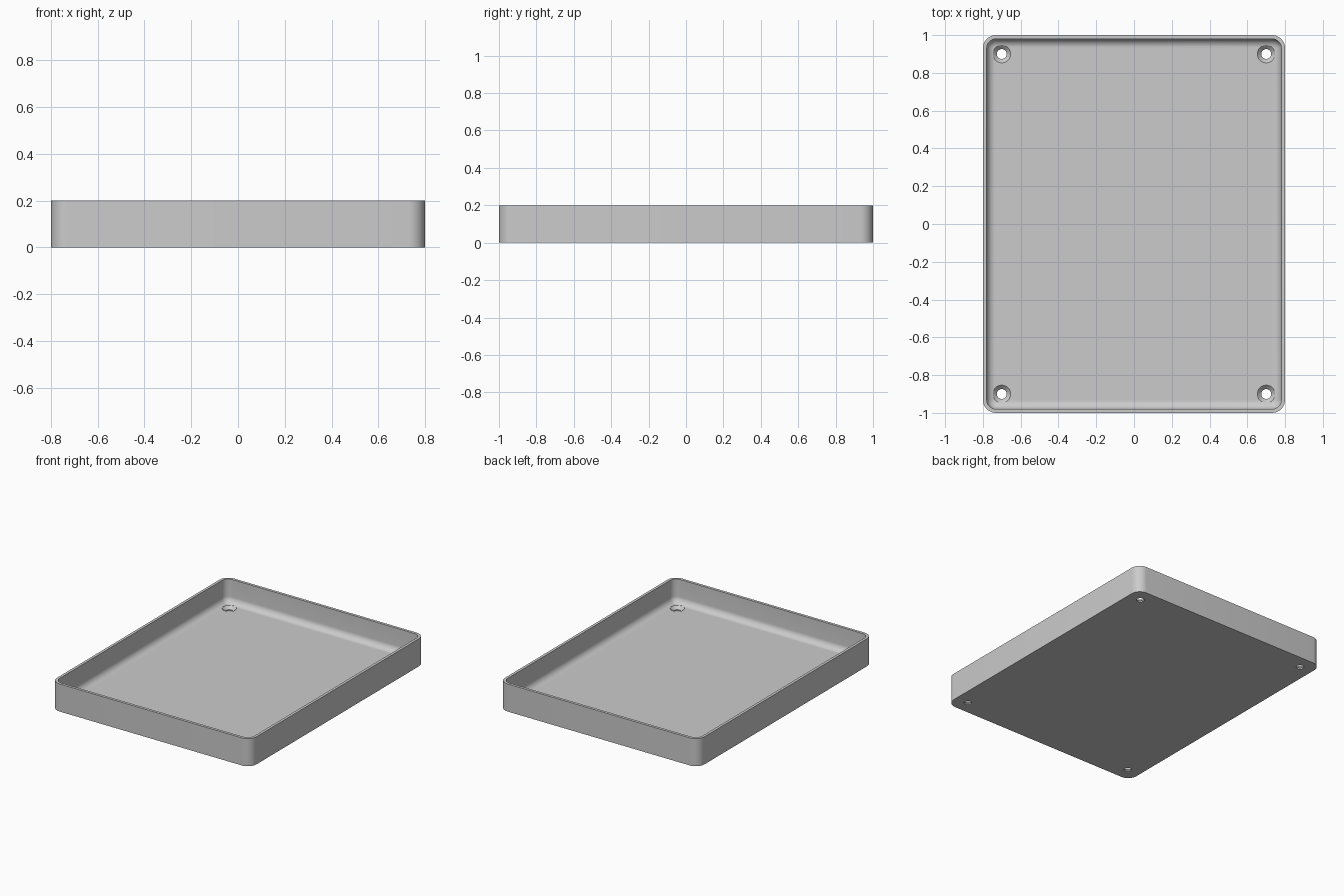
import bpy, bmesh, math
from mathutils import Matrix, Vector

cube = bpy.data.objects.get("Cube")
if cube:
    bpy.data.objects.remove(cube, do_unlink=True)

HALF_X, HALF_Y, HEIGHT = 0.8, 1.0, 0.2
CORNER, WALL, FLOOR, FILLET = 0.07, 0.02, 0.03, 0.045
HOLE_R, SINK_R = 0.026, 0.047
HOLE_X, HOLE_Y = 0.7, 0.9

grey = bpy.data.materials.new("light grey")
grey.use_nodes = True
grey.diffuse_color = (0.6, 0.6, 0.6, 1)
grey.node_tree.nodes["Principled BSDF"].inputs["Base Color"].default_value = (0.6, 0.6, 0.6, 1)


def make_object(name, bm):
    bmesh.ops.recalc_face_normals(bm, faces=bm.faces)
    mesh = bpy.data.meshes.new(name)
    bm.to_mesh(mesh)
    bm.free()
    obj = bpy.data.objects.new(name, mesh)
    bpy.context.collection.objects.link(obj)
    mesh.materials.append(grey)
    return obj


def rounded_loop(bm, inset, z, steps=10):
    """Ring of vertices around a rounded rectangle, inset from the outside."""
    r = CORNER - inset
    verts = []
    for quarter, (sx, sy) in enumerate([(1, 1), (-1, 1), (-1, -1), (1, -1)]):
        for i in range(steps + 1):
            a = (quarter + i / steps) * math.pi / 2
            verts.append(bm.verts.new((sx * (HALF_X - CORNER) + r * math.cos(a),
                                       sy * (HALF_Y - CORNER) + r * math.sin(a), z)))
    return verts


def bridge(bm, a, b):
    for i in range(len(a)):
        j = (i + 1) % len(a)
        bm.faces.new((a[i], a[j], b[j], b[i]))


# Tray shell: outside wall, rim, inside wall, then the fillet down to the floor
bm = bmesh.new()
profile = [(0, 0), (0, HEIGHT), (WALL, HEIGHT)]
for k in range(9):
    a = k / 8 * math.pi / 2
    profile.append((WALL + FILLET * (1 - math.cos(a)),
                    FLOOR + FILLET * (1 - math.sin(a))))
loops = [rounded_loop(bm, inset, z) for inset, z in profile]
for a, b in zip(loops, loops[1:]):
    bridge(bm, a, b)
bm.faces.new(loops[0])
bm.faces.new(loops[-1])
tray = make_object("tray", bm)

# Screw hole cutters: a straight shaft widening into a countersink
bm = bmesh.new()
depth = SINK_R - HOLE_R
shape = [(HOLE_R, -0.05), (HOLE_R, FLOOR - depth), (SINK_R, FLOOR), (SINK_R, 0.1)]
for x in (-HOLE_X, HOLE_X):
    for y in (-HOLE_Y, HOLE_Y):
        rings = []
        for r, z in shape:
            ring = bmesh.ops.create_circle(bm, segments=32, radius=r,
                                           matrix=Matrix.Translation(Vector((x, y, z))))
            rings.append(ring["verts"])
        for a, b in zip(rings, rings[1:]):
            bridge(bm, a, b)
        bm.faces.new(rings[0])
        bm.faces.new(rings[-1])
cutter = make_object("hole_cutter", bm)
cutter.hide_render = True

# Cut the holes and bake the result
cut = tray.modifiers.new("screw_holes", "BOOLEAN")
cut.operation = "DIFFERENCE"
cut.solver = "EXACT"
cut.object = cutter
bpy.ops.object.select_all(action="DESELECT")
bpy.context.view_layer.objects.active = tray
tray.select_set(True)
bpy.ops.object.modifier_apply(modifier=cut.name)
bpy.data.objects.remove(cutter, do_unlink=True)
bpy.ops.object.shade_smooth_by_angle(angle=math.radians(30))
